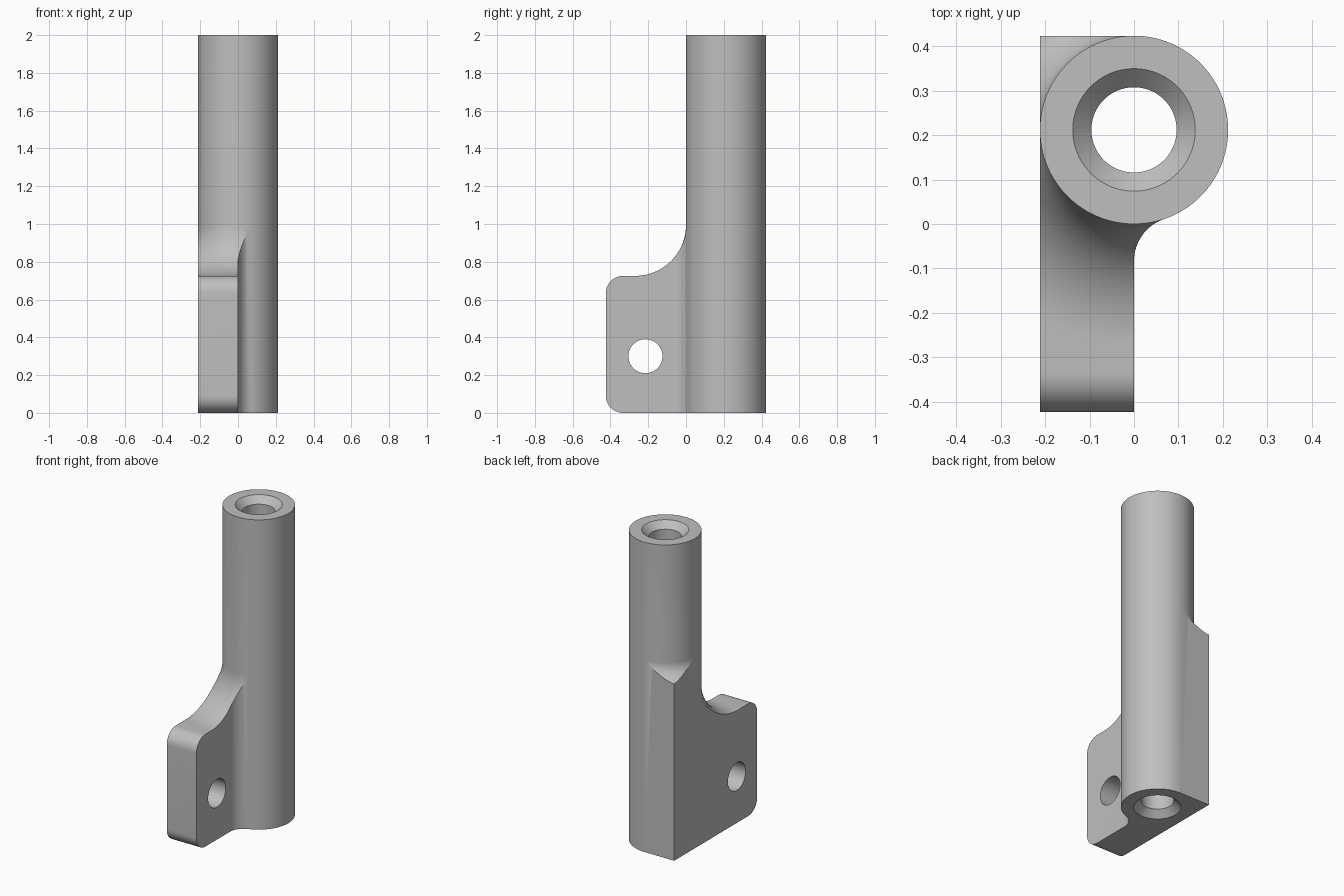
import bpy, bmesh, math
from mathutils import Vector

cube = bpy.data.objects.get("Cube")
if cube:
    bpy.data.objects.remove(cube)

R = 0.212            # tube radius; the tube axis stands at (0, R)
FRONT = -2 * R       # front end of the plate
SEGS = 128

grey = bpy.data.materials.new("plain grey")
grey.use_nodes = True
colour = (0.52, 0.52, 0.52, 1)
grey.diffuse_color = colour
grey.node_tree.nodes["Principled BSDF"].inputs["Base Color"].default_value = colour


def arc(cx, cy, r, start, end, n=16):
    """Points on an arc, angles in degrees."""
    angles = [math.radians(start + (end - start) * i / n) for i in range(n + 1)]
    return [(cx + r * math.cos(a), cy + r * math.sin(a)) for a in angles]


def finish(name, bm):
    bmesh.ops.remove_doubles(bm, verts=bm.verts, dist=1e-5)
    bmesh.ops.recalc_face_normals(bm, faces=bm.faces)
    mesh = bpy.data.meshes.new(name)
    bm.to_mesh(mesh)
    bm.free()
    mesh.materials.append(grey)
    obj = bpy.data.objects.new(name, mesh)
    bpy.context.collection.objects.link(obj)
    return obj


def prism(name, outline, place, direction):
    """Extrude a flat outline; place maps each 2D point into space."""
    bm = bmesh.new()
    face = bm.faces.new([bm.verts.new(place(*p)) for p in outline])
    grown = bmesh.ops.extrude_face_region(bm, geom=[face])["geom"]
    moved = [v for v in grown if isinstance(v, bmesh.types.BMVert)]
    bmesh.ops.translate(bm, verts=moved, vec=Vector(direction))
    return finish(name, bm)


def lathe(name, profile):
    """Turn a (radius, height) profile around the tube axis."""
    bm = bmesh.new()
    verts = [bm.verts.new((r, R, z)) for r, z in profile]
    edges = [bm.edges.new(pair) for pair in zip(verts, verts[1:])]
    bmesh.ops.spin(bm, geom=verts + edges, cent=(0, R, 0), axis=(0, 0, 1),
                   angle=2 * math.pi, steps=SEGS)
    return finish(name, bm)


def combine(target, tool, operation):
    mod = target.modifiers.new(operation.lower(), "BOOLEAN")
    mod.operation, mod.solver, mod.object = operation, "EXACT", tool
    bpy.context.view_layer.objects.active = target
    bpy.ops.object.modifier_apply(modifier=mod.name)
    bpy.data.objects.remove(tool)


def flare(name, r, top):
    """Solid whose top sweeps down from the tube in a concave fillet."""
    curve = arc(R + r, top, r, 270, 180, 24)
    return lathe(name, [(0, -0.1), (1, -0.1), (1, top - r)] + curve + [(0, top)])


def on_floor(x, y):
    return (x, y, 0)


def on_side(y, z):
    return (-0.5, y, z)


# Tube
body = lathe("tube_bracket", [(0, 0), (R, 0), (R, 2), (0, 2)])

# Mounting plate, blended into the tube in plan
blend = 0.1
cy = R - math.sqrt((R + blend) ** 2 - blend ** 2)
meet = math.degrees(math.atan2(R - cy, -blend))
plan = [(-R, FRONT), (0, FRONT)] + arc(blend, cy, blend, 180, meet) + [(0, R), (-R, R)]
plate = prism("plate", plan, on_floor, (0, 0, 1.1))

# Rounded front corners and swept upper edge of the plate
corner, plate_top = 0.09, 0.725
side = (arc(FRONT + corner, corner, corner, 270, 180)
        + arc(FRONT + corner, plate_top - corner, corner, 180, 90)
        + [(FRONT + corner, 1.3), (0.5, 1.3), (0.5, 0)])
combine(plate, prism("side_outline", side, on_side, (1, 0, 0)), "INTERSECT")
combine(plate, flare("plate_flare", 0.27, plate_top + 0.27), "INTERSECT")

# Square rear corner
block = prism("rear_corner", [(-R, R), (0, R), (0, 2 * R), (-R, 2 * R)],
              on_floor, (0, 0, 1.4))
combine(block, flare("corner_flare", 0.1, 1.24), "INTERSECT")

combine(body, plate, "UNION")
combine(body, block, "UNION")

# Bore, countersunk at both ends
bore, sink, depth = 0.096, 0.138, 0.042
combine(body, lathe("bore", [(0, -0.1), (sink, -0.1), (sink, 0), (bore, depth),
                             (bore, 2 - depth), (sink, 2), (sink, 2.1), (0, 2.1)]),
        "DIFFERENCE")

# Cross hole through the plate
hole = arc(-0.215, 0.3, 0.09, 0, 360, 48)[:-1]
combine(body, prism("cross_hole", hole, on_side, (1, 0, 0)), "DIFFERENCE")

bpy.ops.object.select_all(action="DESELECT")
body.select_set(True)
bpy.context.view_layer.objects.active = body
bpy.ops.object.shade_smooth_by_angle(angle=math.radians(25))
